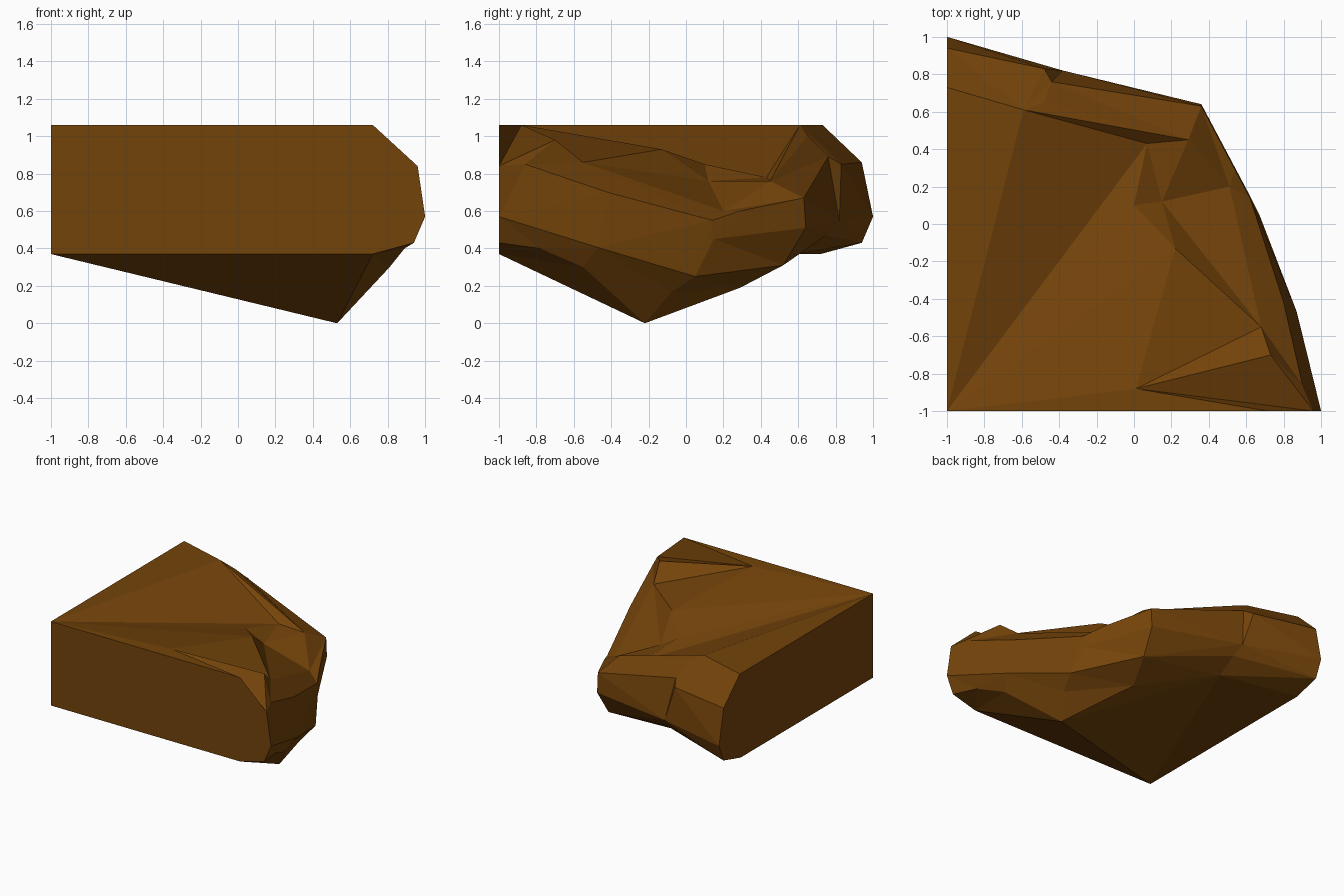
import bpy, bmesh

if "Cube" in bpy.data.objects:
    bpy.data.objects.remove(bpy.data.objects["Cube"])

# Contour lines running from the cut front face (y=-1) around to the cut left face (x=-1)
keel = [(.72, -1, .37), (.53, -.22, 0), (-.35, .59, .37), (-1, .72, .37)]
lower = [(.94, -1, .43), (.89, -.78, .40), (.81, -.55, .30), (.62, -.08, .165),
         (.25, .29, .19), (.34, .52, .31), (-.35, .75, .47), (-1, .94, .43)]
outer = [(1, -1, .57), (.87, -.47, .405), (.67, .05, .25), (.62, .15, .45),
         (.36, .64, .51), (-.38, .82, .55), (-1, 1, .57)]
upper = [(.96, -1, .84), (.90, -.86, .85), (.80, -.42, .70), (.62, .14, .55), (.54, .29, .60),
         (.36, .63, .67), (-.44, .76, .89), (-.48, .83, .85), (-1, .94, .86)]
rim = [(.72, -1, 1.06), (.73, -.70, .98), (.68, -.55, .86), (.51, .20, .60),
       (.29, .45, .76), (-.48, .65, 1.0), (-.59, .61, 1.06), (-1, .73, 1.06)]
gully = [(.01, -.88, 1.06), (.22, -.13, .93), (.15, .12, .76), (.07, .43, .78), (-1, -1, 1.06)]
ledge = (0, .10, .85)
top_corner, low_corner = (-1, -1, 1.06), (-1, -1, .37)

bm = bmesh.new()
cache = {}


def face(*points):
    for p in points:
        if p not in cache:
            cache[p] = bm.verts.new(p)
    bm.faces.new([cache[p] for p in points])


def zip_band(a, b, steps):
    """Triangulate between two contours; each step advances along a or b."""
    i = j = 0
    for s in steps:
        if s == "a":
            face(a[i], a[i + 1], b[j])
            i += 1
        else:
            face(a[i], b[j + 1], b[j])
            j += 1


def fan(centre, points):
    for p, q in zip(points, points[1:]):
        face(centre, p, q)


# Faceted rocky side, from underside up to the rim
zip_band(lower, keel, "aabaabaaab")
zip_band(outer, lower, "babbabbaaabba")
zip_band(upper, outer, "aababbababaaba")
zip_band(rim[1:], upper[1:], "abbabbabaabba")

# Gully walls between the rim and the plateau
zip_band(gully, rim[1:5] + rim[6:], "baabbabab")
face(rim[4], rim[5], rim[6])
face(gully[1], ledge, gully[2])
face(ledge, gully[2], gully[3])

# Sloping front corner of the top
fan(upper[0], [rim[0], gully[0], rim[1], upper[1]])

# Underside and plateau
fan(low_corner, keel)
fan(top_corner, [rim[0], gully[0], gully[1], ledge, gully[3]])

# Flat cut faces on the front and left
for k in (0, -1):
    face(top_corner, rim[k], upper[k], outer[k], lower[k], keel[k], low_corner)

bmesh.ops.recalc_face_normals(bm, faces=bm.faces[:])
mesh = bpy.data.meshes.new("earth_block")
bm.to_mesh(mesh)
bm.free()

soil = bpy.data.materials.new("brown_earth")
soil.diffuse_color = (.175, .057, .003, 1)
soil.use_nodes = True
soil.node_tree.nodes["Principled BSDF"].inputs["Base Color"].default_value = soil.diffuse_color
mesh.materials.append(soil)
bpy.context.collection.objects.link(bpy.data.objects.new("earth_block", mesh))
